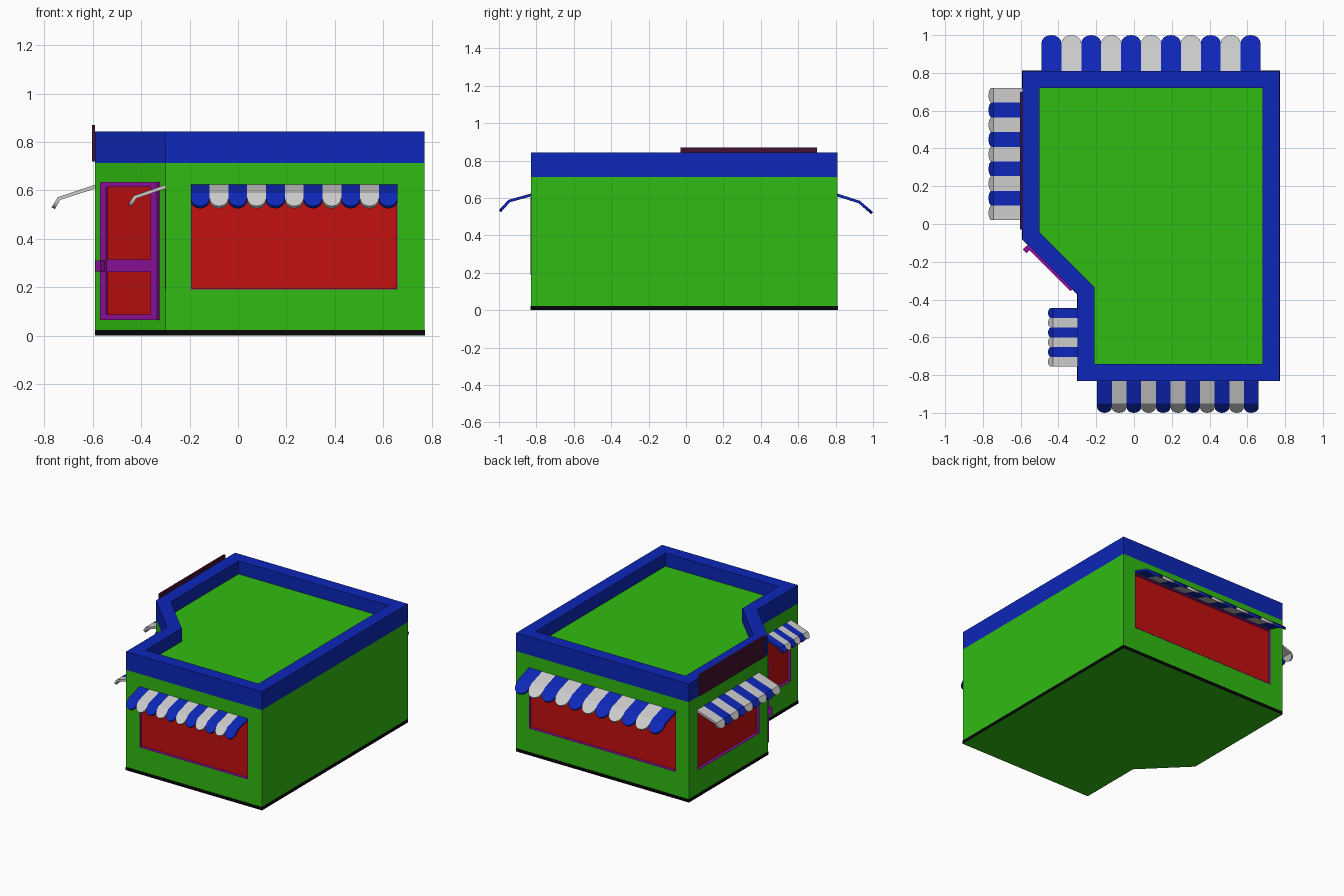
import bpy, bmesh, math
from mathutils import Matrix, Vector

if "Cube" in bpy.data.objects:
    bpy.data.objects.remove(bpy.data.objects["Cube"])


def material(name, rgb):
    m = bpy.data.materials.new(name)
    m.diffuse_color = (*rgb, 1)
    m.use_nodes = True
    m.node_tree.nodes["Principled BSDF"].inputs["Base Color"].default_value = m.diffuse_color
    return m


GREEN = material("wall_green", (0.03, 0.5, 0.006))
BLUE = material("trim_blue", (0.004, 0.02, 0.48))
RED = material("glass_red", (0.55, 0.005, 0.005))
PURPLE = material("frame_purple", (0.3, 0.006, 0.36))
BLACK = material("skirt_black", (0.002, 0.002, 0.002))
GREY = material("stripe_grey", (0.55, 0.55, 0.55))
MAROON = material("sign_maroon", (0.06, 0.005, 0.03))


def make(name, verts, faces, mats, frame=Matrix(), indices=None, fix=True):
    me = bpy.data.meshes.new(name)
    me.from_pydata(verts, [], faces)
    for m in mats:
        me.materials.append(m)
    if indices:
        me.polygons.foreach_set("material_index", indices)
    if fix:
        bm = bmesh.new()
        bm.from_mesh(me)
        bmesh.ops.recalc_face_normals(bm, faces=bm.faces)
        bm.to_mesh(me)
        bm.free()
    ob = bpy.data.objects.new(name, me)
    bpy.context.collection.objects.link(ob)
    ob.matrix_world = frame
    return ob


def inset(poly, d):
    """Mitred inset of a counter-clockwise outline (negative d grows it)."""
    out = []
    for i, p in enumerate(poly):
        p = Vector(p)
        a = (p - Vector(poly[i - 1])).normalized()
        b = (Vector(poly[(i + 1) % len(poly)]) - p).normalized()
        na, nb = Vector((-a.y, a.x)), Vector((-b.y, b.x))
        out.append(tuple(p + (na + nb) * d / (1 + na.dot(nb))))
    return out


def prism(name, poly, z0, z1, mat):
    n = len(poly)
    verts = [(x, y, z) for z in (z0, z1) for x, y in poly]
    faces = [list(range(n)), list(range(n, 2 * n))]
    faces += [(i, (i + 1) % n, (i + 1) % n + n, i + n) for i in range(n)]
    return make(name, verts, faces, [mat])


def ring(name, outer, inner, z0, z1, mat):
    n = len(outer)
    loops = [(outer, z0), (outer, z1), (inner, z1), (inner, z0)]
    verts = [(x, y, z) for poly, z in loops for x, y in poly]
    faces = [(k * n + i, k * n + (i + 1) % n,
              (k + 1) % 4 * n + (i + 1) % n, (k + 1) % 4 * n + i)
             for k in range(4) for i in range(n)]
    return make(name, verts, faces, [mat])


# wall frames: local x runs along the wall, local -y points outward
def wall(x, y, deg):
    return Matrix.Translation((x, y, 0)) @ Matrix.Rotation(math.radians(deg), 4, 'Z')


FRONT, BACK = wall(0, -0.83, 0), wall(0, 0.81, 180)
SIDE, NOOK = wall(-0.59, 0, -90), wall(-0.30, 0, -90)
CORNER = wall(-0.59, -0.08, -45)


def box(name, frame, u0, u1, o0, o1, z0, z1, mat):
    verts = [(u, -o, z) for z in (z0, z1) for u, o in ((u0, o0), (u1, o0), (u1, o1), (u0, o1))]
    faces = [(0, 1, 2, 3), (4, 5, 6, 7)] + [(i, (i + 1) % 4, (i + 1) % 4 + 4, i + 4) for i in range(4)]
    return make(name, verts, faces, [mat], frame)


def border(name, frame, u0, u1, z0, z1, w, h, o0, o1, mat):
    """Rectangular frame: side members w wide, top and bottom h high."""
    rects = [(u0, u1, z0, z1, o0), (u0, u1, z0, z1, o1),
             (u0 + w, u1 - w, z0 + h, z1 - h, o1), (u0 + w, u1 - w, z0 + h, z1 - h, o0)]
    verts = [(u, -o, z) for a, b, c, d, o in rects for u, z in ((a, c), (b, c), (b, d), (a, d))]
    faces = [(k * 4 + i, k * 4 + (i + 1) % 4, (k + 1) % 4 * 4 + (i + 1) % 4, (k + 1) % 4 * 4 + i)
             for k in range(4) for i in range(4)]
    return make(name, verts, faces, [mat], frame)


def awning(name, frame, u0, u1, n, bend, tip, first):
    """Striped slats: sloped part to bend, then a scalloped flap to tip (out, z)."""
    top, w = 0.625, (u1 - u0) / n
    verts, faces, idx = [], [], []
    for k in range(n):
        a, b, s = u0 + k * w, u0 + (k + 1) * w, len(verts)
        flap = [(a, 0)]
        for j in range(9):
            t = math.pi * j / 8
            flap.append(((a + b) / 2 - w / 2 * math.cos(t), 0.4 + 0.6 * math.sin(t)))
        flap.append((b, 0))
        verts += [(a, 0.005, top), (b, 0.005, top)]
        verts += [(u, -(bend[0] + (tip[0] - bend[0]) * f), bend[1] + (tip[1] - bend[1]) * f)
                  for u, f in flap]
        faces += [(s, s + 2, s + 12, s + 1), list(range(s + 2, s + 13))]
        idx += [(k + first) % 2] * 2
    ob = make(name, verts, faces, [BLUE, GREY], frame, idx, fix=False)
    m = ob.modifiers.new("thickness", 'SOLIDIFY')
    m.thickness, m.offset = 0.015, -1


# building shell with chamfered entrance corner
OUT = [(-0.59, -0.08), (-0.30, -0.37), (-0.30, -0.83), (0.77, -0.83), (0.77, 0.81), (-0.59, 0.81)]
INN = inset(OUT, 0.09)
body = prism("walls", OUT, 0, 0.713, GREEN)
prism("roof", INN, 0.70, 0.75, GREEN)
ring("parapet", OUT, INN, 0.713, 0.843, BLUE)
ring("skirting", inset(OUT, -0.002), inset(OUT, 0.001), 0, 0.022, BLACK)

# recessed windows: cut the opening, line it, glaze it
Z0, Z1, DEEP = 0.19, 0.605, 0.022
windows = [("front", FRONT, -0.195, 0.66), ("back", BACK, -0.67, 0.49),
           ("side", SIDE, -0.715, -0.02), ("nook", NOOK, 0.45, 0.75)]
for name, fr, u0, u1 in windows:
    cut = box("cutter", fr, u0, u1, -DEEP, 0.05, Z0, Z1, GREEN)
    cut.hide_render = True
    bpy.context.view_layer.update()
    m = body.modifiers.new("opening", 'BOOLEAN')
    m.operation, m.solver, m.object = 'DIFFERENCE', 'EXACT', cut
    bpy.context.view_layer.objects.active = body
    bpy.ops.object.modifier_apply(modifier=m.name)
    bpy.data.objects.remove(cut)
    border(name + "_window_frame", fr, u0, u1, Z0, Z1, 0.004, 0.004, -DEEP, 0.001, PURPLE)
    box(name + "_window_glass", fr, u0 + 0.003, u1 - 0.003, -DEEP, -DEEP + 0.003,
        Z0 + 0.003, Z1 - 0.003, RED)

# striped awnings
awning("front_awning", FRONT, -0.195, 0.66, 11, (0.12, 0.59), (0.17, 0.535), 0)
awning("back_awning", BACK, -0.67, 0.49, 11, (0.12, 0.585), (0.19, 0.525), 0)
awning("side_awning", SIDE, -0.72, -0.02, 9, (0.155, 0.572), (0.18, 0.53), 1)
awning("nook_awning", NOOK, 0.445, 0.755, 6, (0.13, 0.578), (0.155, 0.542), 0)

# corner door
border("door_frame", CORNER, 0.042, 0.375, 0.065, 0.635, 0.036, 0.022, 0, 0.015, PURPLE)
box("door_panel", CORNER, 0.07, 0.345, 0, 0.005, 0.08, 0.62, RED)
box("door_rail", CORNER, 0.07, 0.345, 0, 0.013, 0.262, 0.315, PURPLE)
box("door_handle", CORNER, 0.04, 0.068, 0.01, 0.038, 0.265, 0.31, PURPLE)

# blank sign board over the side window
box("sign_board", SIDE, -0.70, 0.03, 0, 0.014, 0.72, 0.87, MAROON)
